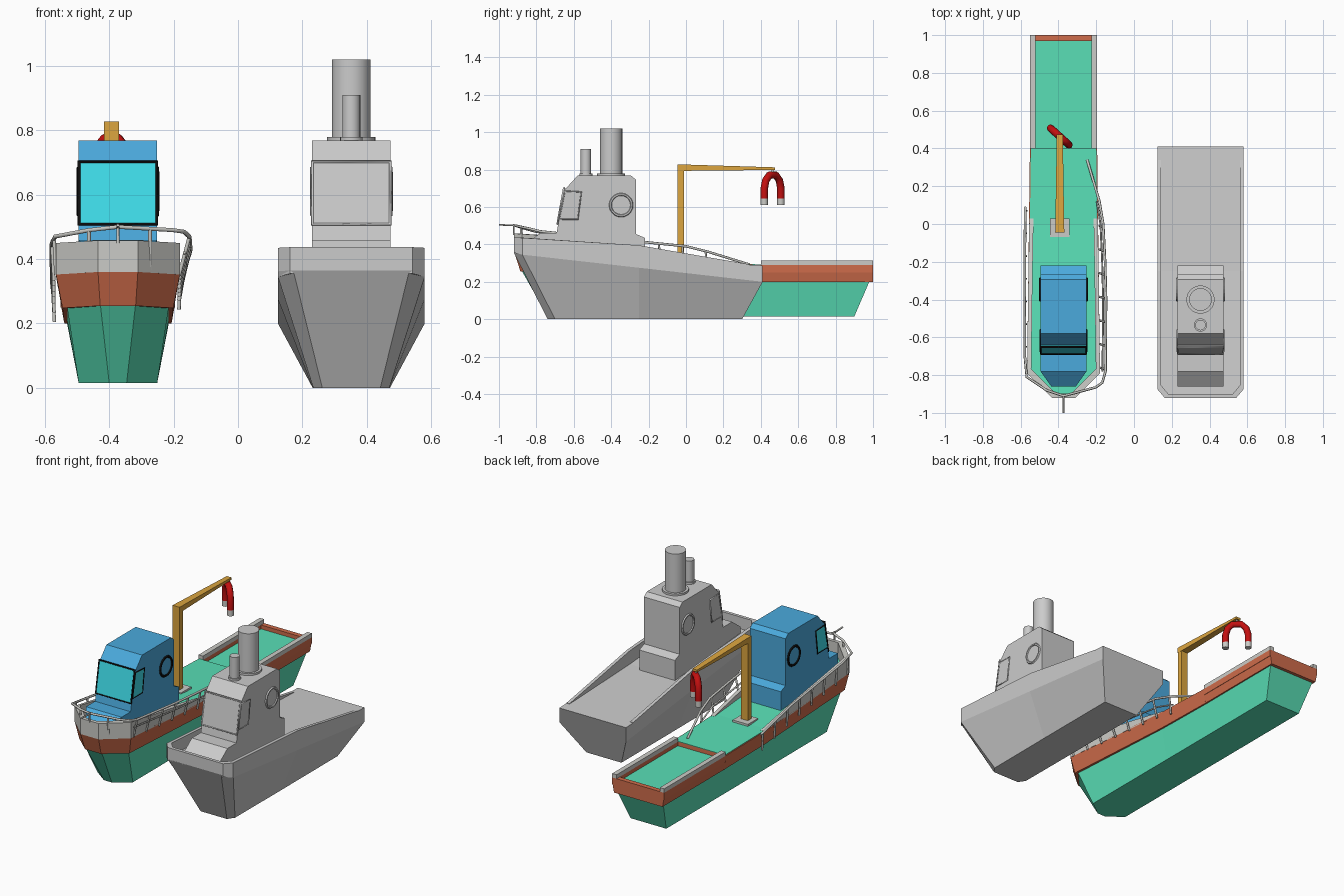
import bpy, bmesh, math
from mathutils import Vector

if "Cube" in bpy.data.objects:
    bpy.data.objects.remove(bpy.data.objects["Cube"])

def material(name, rgb):
    m = bpy.data.materials.new(name)
    m.diffuse_color = (*rgb, 1)
    m.use_nodes = True
    m.node_tree.nodes["Principled BSDF"].inputs["Base Color"].default_value = m.diffuse_color
    return m

GREEN = material("green", (.1, .74, .47))
RUST = material("rust", (.62, .15, .07))
BLUE = material("blue", (.07, .4, .72))
CYAN = material("cyan", (.05, .72, .82))
YELLOW = material("yellow", (.72, .38, .05))
RED = material("red", (.55, .005, .005))
BLACK = material("black", (.005, .005, .005))
PALE = material("pale", (.6, .6, .57))

AX, BX = -.373, .352          # centre lines of painted and grey boats

def finish(bm, name, mat):
    bmesh.ops.recalc_face_normals(bm, faces=bm.faces)
    me = bpy.data.meshes.new(name)
    bm.to_mesh(me)
    bm.free()
    ob = bpy.data.objects.new(name, me)
    bpy.context.collection.objects.link(ob)
    if mat:
        me.materials.append(mat)
    return ob

def loft(name, rings, cx=0, mat=None):
    """Skin equal-sized rings of points and cap both ends."""
    bm = bmesh.new()
    vs = [[bm.verts.new((x + cx, y, z)) for x, y, z in r] for r in rings]
    n = len(vs[0])
    for a, b in zip(vs, vs[1:]):
        for i in range(n):
            j = (i + 1) % n
            bm.faces.new((a[i], a[j], b[j], b[i]))
    bm.faces.new(vs[0])
    bm.faces.new(vs[-1])
    return finish(bm, name, mat)

def hull(name, stations, cx, mat=None):
    """Stations hold half-section points (half width, y, z)."""
    return loft(name, [list(s) + [(-x, y, z) for x, y, z in reversed(s)] for s in stations], cx, mat)

def extrude(name, prof, hw, cx, mat=None):
    return loft(name, [[(s * hw, y, z) for y, z in prof] for s in (-1, 1)], cx, mat)

def box(name, x0, x1, y0, y1, z0, z1, mat=None):
    return loft(name, [[(x0, y0, z), (x1, y0, z), (x1, y1, z), (x0, y1, z)] for z in (z0, z1)], 0, mat)

def bulwark(name, half, t, cx, mat=None):
    """Wall round the bow; half stations (half width, y, z low, z high)."""
    rings = []
    for side, sts in ((1, half), (-1, half[::-1])):
        for w, y, a, b in sts:
            iw, iy = (w - t) if w > t else w, y + (t if y < -.75 else 0)
            rings.append([(side * w, y, a), (side * w, y, b), (side * iw, iy, b), (side * iw, iy, a)])
    return loft(name, rings, cx, mat)

def tube(name, pts, r, cx=0, mat=None, closed=False, res=2):
    cu = bpy.data.curves.new(name, 'CURVE')
    cu.dimensions = '3D'
    cu.bevel_depth, cu.bevel_resolution, cu.use_fill_caps = r, res, True
    sp = cu.splines.new('POLY')
    sp.points.add(len(pts) - 1)
    for p, (x, y, z) in zip(sp.points, pts):
        p.co = (x + cx, y, z, 1)
    sp.use_cyclic_u = closed
    ob = bpy.data.objects.new(name, cu)
    bpy.context.collection.objects.link(ob)
    if mat:
        cu.materials.append(mat)
    bpy.ops.object.select_all(action='DESELECT')
    ob.select_set(True)
    bpy.context.view_layer.objects.active = ob
    bpy.ops.object.convert(target='MESH')
    return ob

def cylinder(name, x, y, z0, z1, r):
    bpy.ops.mesh.primitive_cylinder_add(vertices=20, radius=r, depth=z1 - z0, location=(x, y, (z0 + z1) / 2))
    bpy.context.object.name = name
    bpy.ops.object.shade_smooth_by_angle()

def cabin(prefix, cx, nose, body, glass, frame):
    extrude(prefix + "_cabin", [(-.22, .29), (-.22, .435), (-.267, .455), (-.267, .745), (-.294, .768),
            (-.58, .768), (-.65, .69), (-.692, .46), (-.692, .3)], .122, cx, body)
    hull(prefix + "_cabin_nose", [[(.122, -.69, .3), (.122, -.69, .46)], [(.122, -.78, .3), (.122, -.78, .46)],
         [(nose, -.86, .3), (nose, -.86, .40)]], cx, body)
    # front and side window panes with frames
    extrude(prefix + "_front_pane", [(-.63, .70), (-.652, .70), (-.687, .51), (-.66, .51)], .12, cx, glass)
    side = [(-.56, .68), (-.648, .685), (-.677, .535), (-.579, .535)]
    extrude(prefix + "_side_pane", side, .124, cx, glass)
    tube(prefix + "_front_frame", [(-.121, -.652, .702), (.121, -.652, .702), (.121, -.687, .508),
         (-.121, -.687, .508)], .006, cx, frame, True, 0)
    for s in (-1, 1):
        tube(prefix + "_side_frame", [(s * .123, y, z) for y, z in side], .005, cx, frame, True, 0)
        bpy.ops.mesh.primitive_torus_add(major_segments=20, minor_segments=6, major_radius=.057, minor_radius=.008,
                                         location=(cx + s * .122, -.347, .61), rotation=(0, math.pi / 2, 0))
        ring = bpy.context.object
        ring.name = prefix + "_porthole"
        if frame:
            ring.data.materials.append(frame)
        disc = [(-.347 + .055 * math.cos(i * math.pi / 8), .61 + .055 * math.sin(i * math.pi / 8)) for i in range(16)]
    extrude(prefix + "_porthole_pane", disc, .1235, cx, body)

# ---- grey boat: hull, bulwark, cabin, funnels
hull("grey_hull", [
    [(.09, -.74, 0), (.178, -.92, .355), (.19, -.92, .365)],
    [(.118, -.70, 0), (.228, -.875, .345), (.228, -.875, .362)],
    [(.12, -.25, 0), (.228, -.25, .275), (.228, -.25, .312)],
    [(.12, .3, 0), (.228, .41, .2), (.228, .41, .288)]], BX)
bulwark("grey_bulwark", [(.228, .34, .28, .293), (.228, -.25, .3, .395),
        (.228, -.875, .345, .435), (.19, -.92, .355, .437)], .02, BX)
cabin("grey", BX, .122, None, None, None)
for n, y, r, top in (("main_funnel", -.4, .06, 1.02), ("small_funnel", -.535, .028, .91)):
    cylinder(n, BX, y, .76, top, r)
    cylinder(n + "_flange", BX, y, .76, .78, r * 1.25)

# ---- painted boat: lower hull, band, decks
hull("green_hull", [
    [(.027, -.74, .015), (.055, -.88, .262)],
    [(.122, -.67, .015), (.158, -.765, .252)],
    [(.122, 0, .015), (.158, 0, .21)],
    [(.122, .9, .015), (.158, .98, .2)]], AX, GREEN)
hull("rust_band", [
    [(.055, -.885, .255), (.062, -.92, .362)],
    [(.172, -.775, .248), (.193, -.79, .355)],
    [(.168, 0, .207), (.183, 0, .30)],
    [(.166, .4, .2), (.178, .4, .29)],
    [(.166, .401, .2), (.178, .401, .262)],
    [(.166, 1, .2), (.178, 1, .262)]], AX, RUST)
hull("main_deck", [[(w, y, z - .01), (w, y, z + .003)] for y, w, z in
     ((-.90, .055, .362), (-.785, .187, .355), (0, .178, .30), (.4, .173, .29))], AX, GREEN)
box("stern_deck", AX - .15, AX + .15, .4, .975, .25, .266, GREEN)
bulwark("bow_bulwark", [(.181, .03, .295, .303), (.186, -.25, .31, .36), (.193, -.79, .352, .45),
        (.062, -.92, .36, .458)], .022, AX, PALE)
for s in (-1, 1):
    a, b = sorted((AX + s * .178, AX + s * .148))
    box("stern_wall", a, b, .4, 1, .25, .29, RUST)
    box("stern_rail", a, b, .4, 1, .29, .315, PALE)
box("transom_wall", AX - .15, AX + .15, .97, 1, .25, .29, RUST)
cabin("blue", AX, .065, BLUE, CYAN, BLACK)

# ---- railings with hanging posts
right = [(0, -.91, .5), (.17, -.865, .49), (.205, -.84, .485), (.222, -.78, .47), (.225, -.4, .43),
         (.22, -.2, .41), (.21, 0, .39), (.19, .12, .36), (.125, .34, .292)]
left = [(0, -.91, .5), (-.09, -.88, .49), (-.195, -.81, .47), (-.205, -.7, .45), (-.205, -.2, .38), (-.203, .09, .31)]
tube("right_rail", right, .007, AX, PALE, res=1)
tube("right_lower_rail", [(x * .93, y, z - .05) for x, y, z in right[3:8]], .005, AX, PALE, res=1)
tube("left_rail", left, .007, AX, PALE, res=1)

def at_y(path, y):
    for a, b in zip(path, path[1:]):
        if a[1] <= y <= b[1]:
            return Vector(a).lerp(Vector(b), (y - a[1]) / (b[1] - a[1]))

for i in range(8):
    for side, path, step in (("right", right, .125), ("left", left, .12)):
        p = at_y(path, -.77 + i * step)
        foot = (math.copysign(.19, p.x), p.y + .01, p.z - .12)
        if side == "left":
            foot = (p.x + .006, p.y, p.z - .11)
        tube(side + "_rail_post", [p, foot], .006, AX, PALE, res=1)
for x, y, z in ((-.09, -.88, .49), (.1, -.884, .494)):
    tube("bow_rail_post", [(x, y, z), (x, y + .01, .36)], .006, AX, PALE, res=1)
tube("bow_staff", [(0, -.9, .5), (0, -1, .505)], .005, AX, PALE, res=1)
tube("bow_staff_bar", [(0, -.92, .45), (0, -.92, .51)], .005, AX, PALE, res=1)

# ---- crane with magnet
CX = -.393
box("crane_base", CX - .052, CX + .052, -.07, .03, .29, .315, PALE)
box("crane_post", CX - .023, CX + .023, -.045, -.01, .31, .825, YELLOW)
loft("crane_boom", [[(-w, y, a), (w, y, a), (w, y, b), (-w, y, b)] for y, w, a, b in
     ((-.045, .024, .793, .828), (.475, .016, .798, .812))], CX, YELLOW)
d = Vector((.055, -.05, 0)).normalized()
c = Vector((CX, .463, 0))
def mag(u, z):
    p = c + d * u
    return (p.x, p.y, z)
arch = [(-.066, .645), (-.066, .70), (-.054, .742), (-.026, .770)]
tube("magnet", [mag(u, z) for u, z in arch + [(-u, z) for u, z in reversed(arch)]], .02, 0, RED)
for s in (-1, 1):
    tube("magnet_tip", [mag(s * .066, .61), mag(s * .066, .646)], .02, 0, PALE)
tube("magnet_hook", [mag(0, .77), mag(0, .805)], .006, 0, PALE)
